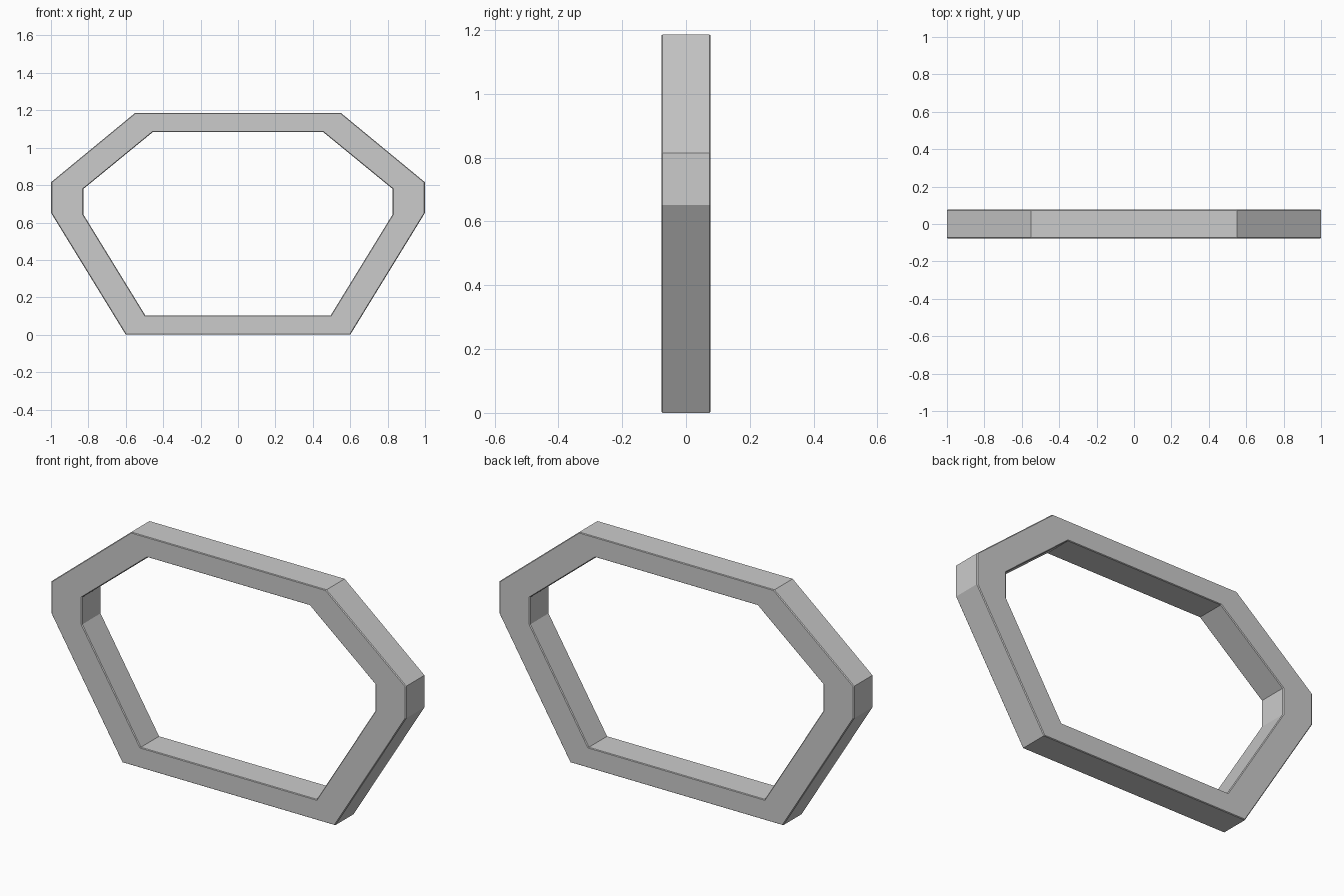
import bpy, bmesh, math

if "Cube" in bpy.data.objects:
    bpy.data.objects.remove(bpy.data.objects["Cube"])

HALF_DEPTH = 0.077

# Right half of the outer and inner outlines, bottom to top (x, z)
OUTER = [(0.60, 0.0), (1.0, 0.652), (1.0, 0.815), (0.55, 1.186)]
INNER = [(0.496, 0.104), (0.826, 0.642), (0.826, 0.78), (0.456, 1.083)]


def mirrored_loop(half):
    return half + [(-x, z) for x, z in reversed(half)]


def ring_verts(bm, half, y):
    return [bm.verts.new((x, y, z)) for x, z in mirrored_loop(half)]


def bridge(bm, a, b):
    n = len(a)
    for i in range(n):
        j = (i + 1) % n
        bm.faces.new((a[i], a[j], b[j], b[i]))


# Eight-sided frame: four rings joined into a closed loop
bm = bmesh.new()
rings = [ring_verts(bm, OUTER, -HALF_DEPTH), ring_verts(bm, OUTER, HALF_DEPTH),
         ring_verts(bm, INNER, HALF_DEPTH), ring_verts(bm, INNER, -HALF_DEPTH)]
for k in range(4):
    bridge(bm, rings[k], rings[(k + 1) % 4])
bmesh.ops.recalc_face_normals(bm, faces=bm.faces)

mesh = bpy.data.meshes.new("frame")
bm.to_mesh(mesh)
bm.free()
frame = bpy.data.objects.new("frame", mesh)
bpy.context.collection.objects.link(frame)

# Tiny bevel on the front and back rims only
bevel = frame.modifiers.new("rim_bevel", 'BEVEL')
bevel.width = 0.004
bevel.segments = 1
bevel.limit_method = 'ANGLE'
bevel.angle_limit = math.radians(75)
